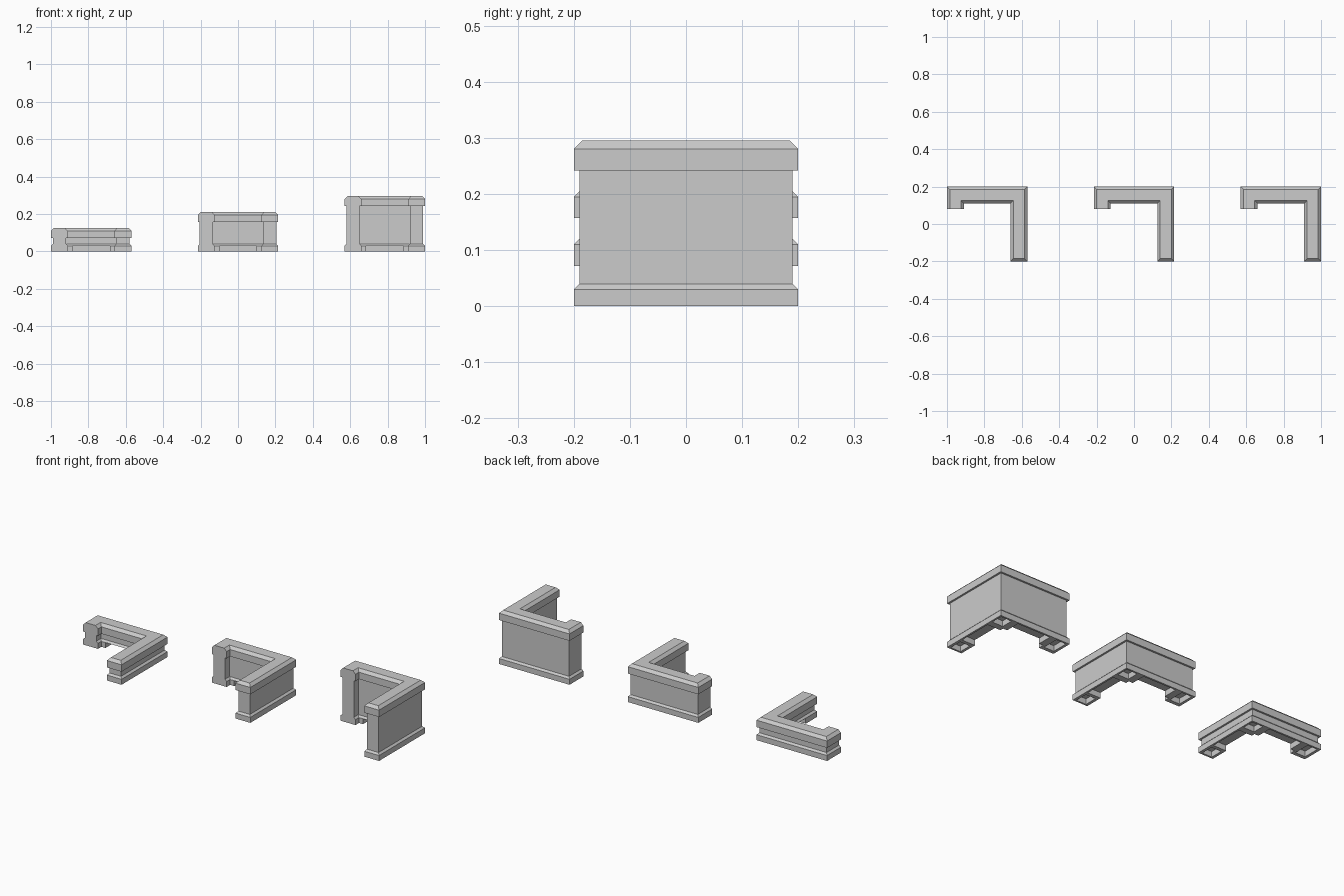
import bpy, bmesh
from mathutils import Matrix

if "Cube" in bpy.data.objects:
    bpy.data.objects.remove(bpy.data.objects["Cube"])

# L-shaped footprint: (x, y, inward x, inward y); the stub's end is a plain flat cut
OUTLINE = [(-.215, .08, 1, 0), (-.125, .08, -1, 0), (-.125, .11, -1, 1), (.125, .11, 1, 1),
           (.125, -.2, 1, 1), (.215, -.2, -1, 1), (.215, .2, -1, -1), (-.215, .2, 1, -1)]

# Underside recesses: x0, x1, y0, y1
POCKETS = [(-.2, -.14, .1, .19), (-.1, .1, .1, .19), (.14, .205, .125, .19),
           (.115, .205, -.1, .09), (.14, .2, -.19, -.12)]


def to_object(bm, name, x):
    bmesh.ops.recalc_face_normals(bm, faces=bm.faces[:])
    mesh = bpy.data.meshes.new(name)
    bm.to_mesh(mesh)
    bm.free()
    ob = bpy.data.objects.new(name, mesh)
    ob.location.x = x
    bpy.context.collection.objects.link(ob)
    return ob


def wall(name, x, height):
    # Stacked inset outlines: plinth, wall, overhanging cap, bevelled top
    levels = [(0, 0), (.03, 0), (.04, .01), (height - .053, .01),
              (height - .053, 0), (height - .015, 0), (height, .015)]
    bm = bmesh.new()
    rings = [[bm.verts.new((px + dx * d, py + dy * d, z)) for px, py, dx, dy in OUTLINE]
             for z, d in levels]
    n = len(OUTLINE)
    for a, b in zip(rings, rings[1:]):
        for i in range(n):
            j = (i + 1) % n
            bm.faces.new((a[i], a[j], b[j], b[i]))
    bm.faces.new(rings[0][::-1])
    bm.faces.new(rings[-1])
    body = to_object(bm, name, x)

    # Recesses cut into the underside
    bm = bmesh.new()
    for x0, x1, y0, y1 in POCKETS:
        m = Matrix.Translation(((x0 + x1) / 2, (y0 + y1) / 2, .01))
        m = m @ Matrix.Diagonal((x1 - x0, y1 - y0, .04, 1))
        bmesh.ops.create_cube(bm, size=1, matrix=m)
    cutter = to_object(bm, name + "_cutter", x)
    cutter.hide_render = True
    mod = body.modifiers.new("recesses", 'BOOLEAN')
    mod.operation = 'DIFFERENCE'
    mod.solver = 'EXACT'
    mod.object = cutter
    bpy.context.view_layer.update()
    bpy.context.view_layer.objects.active = body
    bpy.ops.object.modifier_apply(modifier=mod.name)
    bpy.data.objects.remove(cutter)


# Three corner walls of rising height
for name, x, height in (("low_corner_wall", -.785, .125),
                        ("medium_corner_wall", 0, .21),
                        ("tall_corner_wall", .785, .295)):
    wall(name, x, height)
